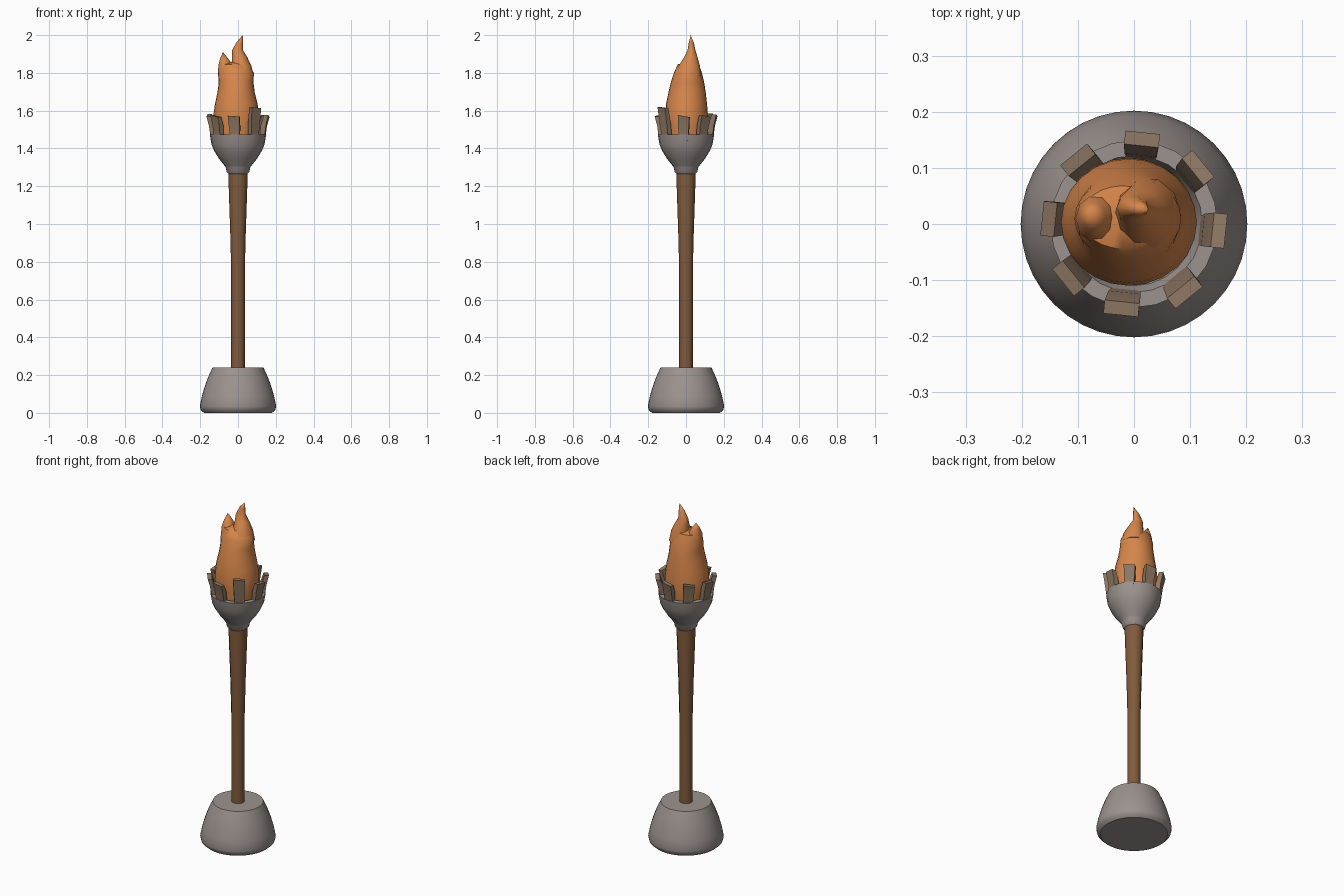
import bpy, bmesh, math, random
from mathutils import Vector, Matrix

if "Cube" in bpy.data.objects:
    bpy.data.objects.remove(bpy.data.objects["Cube"])

random.seed(4)


def material(name, rgb):
    m = bpy.data.materials.new(name)
    m.diffuse_color = (*rgb, 1)
    m.use_nodes = True
    m.node_tree.nodes["Principled BSDF"].inputs["Base Color"].default_value = m.diffuse_color
    return m


STONE = material("stone grey", (0.33, 0.29, 0.275))
WOOD = material("brown wood", (0.22, 0.105, 0.046))
PRONG = material("dusty brown", (0.27, 0.185, 0.125))
FLAME = material("flame orange", (0.68, 0.24, 0.07))


def finish(name, bm, mat, angle=35):
    bmesh.ops.recalc_face_normals(bm, faces=bm.faces)
    me = bpy.data.meshes.new(name)
    bm.to_mesh(me)
    bm.free()
    ob = bpy.data.objects.new(name, me)
    bpy.context.collection.objects.link(ob)
    me.materials.append(mat)
    bpy.ops.object.select_all(action='DESELECT')
    ob.select_set(True)
    bpy.context.view_layer.objects.active = ob
    bpy.ops.object.shade_smooth_by_angle(angle=math.radians(angle))
    return ob


def loft(bm, rings, n=24, tip=None):
    """Elliptical rings (cx, cy, rx, ry, z), capped below, capped or pointed above."""
    loops = []
    for cx, cy, rx, ry, z in rings:
        loops.append([bm.verts.new((cx + rx * math.cos(2 * math.pi * i / n),
                                    cy + ry * math.sin(2 * math.pi * i / n), z))
                      for i in range(n)])
    for a, b in zip(loops, loops[1:]):
        for i in range(n):
            j = (i + 1) % n
            bm.faces.new((a[i], a[j], b[j], b[i]))
    bm.faces.new(loops[0][::-1])
    if tip:
        t = bm.verts.new(tip)
        for i in range(n):
            bm.faces.new((loops[-1][i], loops[-1][(i + 1) % n], t))
    else:
        bm.faces.new(loops[-1])
    return loops


def turned(name, profile, mat, n):
    bm = bmesh.new()
    loft(bm, [(0, 0, r, r, z) for r, z in profile], n)
    return finish(name, bm, mat)


# Stone foot
turned("base", [(0.18, 0), (0.197, 0.015), (0.202, 0.035), (0.192, 0.085), (0.178, 0.135),
                (0.16, 0.185), (0.135, 0.24)], STONE, 40)

# Wooden shaft, flaring towards the top
turned("shaft", [(0.036, 0.2), (0.036, 0.75), (0.041, 0.95), (0.051, 1.25), (0.051, 1.3)], WOOD, 12)

# Stone cup with collar and recessed rim
turned("cup", [(0.05, 1.265), (0.06, 1.275), (0.065, 1.3), (0.072, 1.31), (0.1, 1.345),
               (0.125, 1.385), (0.14, 1.42), (0.149, 1.474), (0.122, 1.474), (0.11, 1.44)], STONE, 24)

# Ring of leaning prongs, wider at the top; the front right one is tallest
bm = bmesh.new()
tops = [1.575, 1.575, 1.58, 1.585, 1.58, 1.575, 1.575, 1.62]
for k, top in enumerate(tops):
    a = math.radians(-6 + 45 * k)
    turn = Matrix.Rotation(a, 4, 'Z') @ Matrix.Rotation(random.uniform(-0.06, 0.06), 4, 'X')
    vs = []
    for r, w, t, z in ((0.128, 0.024, 0.013, 1.44), (0.137, 0.029, 0.014, 1.52), (0.152, 0.031, 0.012, top)):
        for sr, sw in ((-1, -1), (1, -1), (1, 1), (-1, 1)):
            drop = 0.008 if z == top and sw > 0 else 0
            p = Matrix.Translation((0, 0, 1.44)) @ turn @ Vector((r + sr * t, sw * w, z - drop - 1.44))
            vs.append(bm.verts.new(p))
    for lv in (0, 4):
        for i in range(4):
            j = (i + 1) % 4
            bm.faces.new((vs[lv + i], vs[lv + j], vs[lv + 4 + j], vs[lv + 4 + i]))
    bm.faces.new(vs[3::-1])
    bm.faces.new(vs[8:])
finish("prongs", bm, PRONG)

# Flame: a bulging body with two curling tongues
bm = bmesh.new()
loft(bm, [(-0.008, 0.003, 0.108, 0.105, 1.45), (-0.009, 0.004, 0.12, 0.114, 1.52),
          (-0.009, 0.003, 0.121, 0.113, 1.58), (-0.009, 0.003, 0.112, 0.108, 1.64),
          (-0.01, 0.006, 0.098, 0.098, 1.7), (-0.01, 0.008, 0.092, 0.088, 1.75),
          (-0.011, 0.01, 0.095, 0.074, 1.8), (-0.02, 0.012, 0.075, 0.056, 1.845)],
     24, (-0.024, 0.01, 1.86))
loft(bm, [(0.022, 0.014, 0.062, 0.07, 1.78), (0.018, 0.018, 0.052, 0.058, 1.84),
          (0.008, 0.026, 0.04, 0.036, 1.885), (-0.002, 0.029, 0.029, 0.022, 1.92),
          (0.008, 0.028, 0.018, 0.014, 1.96)], 10, (0.025, 0.025, 2.0))
loft(bm, [(-0.062, 0.008, 0.044, 0.048, 1.79), (-0.066, 0.01, 0.038, 0.042, 1.84),
          (-0.073, 0.014, 0.022, 0.025, 1.875)], 10, (-0.08, 0.02, 1.91))
finish("flame", bm, FLAME, 50)
